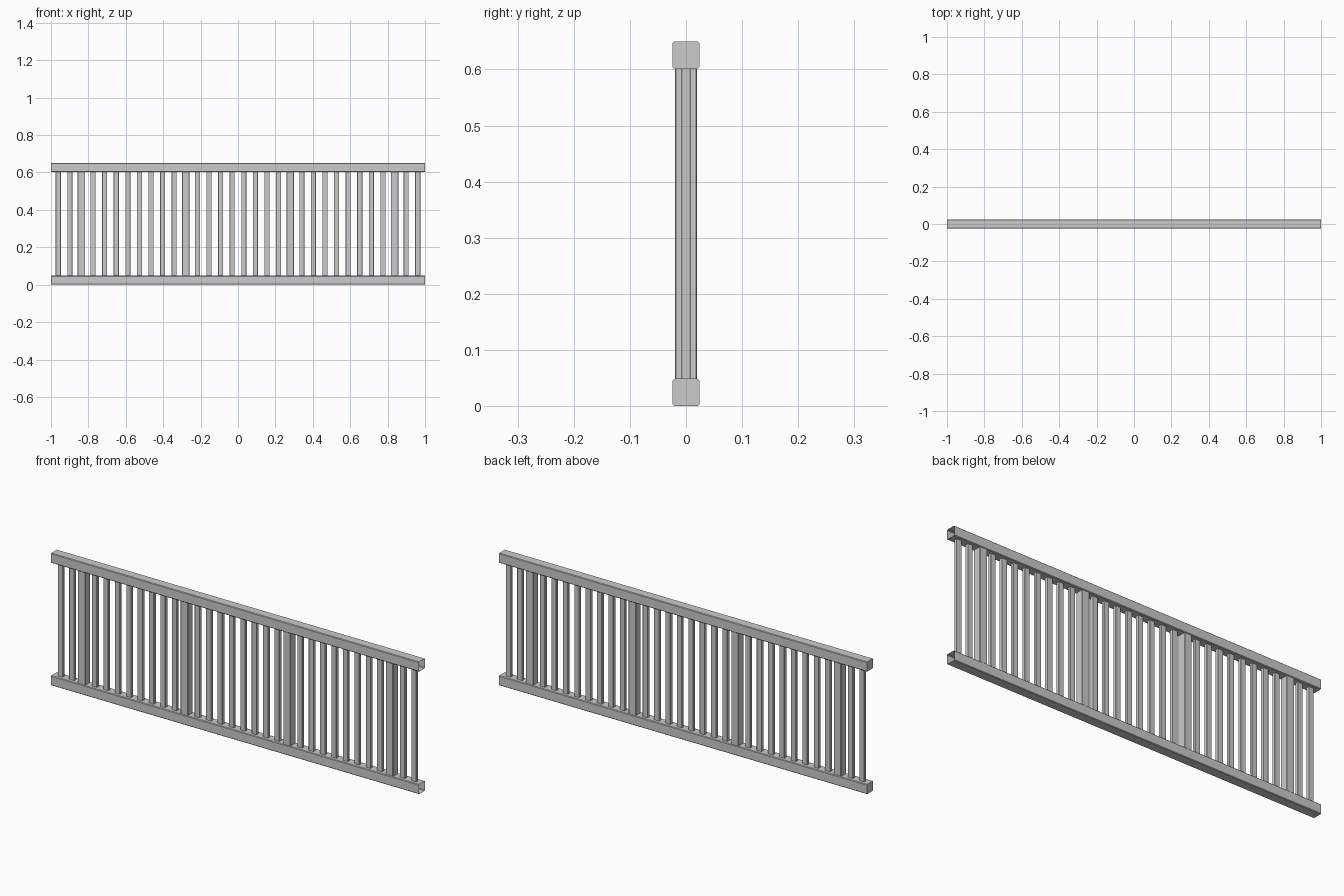
import bpy, bmesh

if "Cube" in bpy.data.objects:
    bpy.data.objects.remove(bpy.data.objects["Cube"])


def bar(name, axis, size, start, end, centre, bevel, caps):
    """Chamfered rectangular section swept along x or z; caps = (start, end)."""
    a, b, c = size[0] / 2, size[1] / 2, bevel
    outline = [(a, -b + c), (a, b - c), (a - c, b), (-a + c, b),
               (-a, b - c), (-a, -b + c), (-a + c, -b), (a - c, -b)]
    bm = bmesh.new()
    rings = []
    for t in (start, end):
        ring = []
        for u, v in outline:
            co = (t, u + centre[0], v + centre[1]) if axis == 'x' else (u + centre[0], v + centre[1], t)
            ring.append(bm.verts.new(co))
        rings.append(ring)
    lo, hi = rings
    for i in range(8):
        j = (i + 1) % 8
        bm.faces.new((lo[i], lo[j], hi[j], hi[i]))
    if caps[0]:
        bm.faces.new(lo[::-1])
    if caps[1]:
        bm.faces.new(hi)
    mesh = bpy.data.meshes.new(name)
    bm.to_mesh(mesh)
    bm.free()
    obj = bpy.data.objects.new(name, mesh)
    bpy.context.collection.objects.link(obj)
    return obj


RAIL, HEIGHT = 0.048, 0.65

# Horizontal rails: closed at the left end, hollow and open at the right end
for name, z in (("bottom_rail", RAIL / 2), ("top_rail", HEIGHT - RAIL / 2)):
    bar(name, 'x', (RAIL, RAIL), -1, 1, (0, z), 0.003, (True, False))

# Evenly spaced uprights: every ninth is a thick square post, the rest flat balusters
COUNT, FIRST = 32, -0.961
step = -2 * FIRST / (COUNT - 1)
for i in range(COUNT):
    x = FIRST + i * step
    if i % 9 == 2:
        bar("post", 'z', (0.04, 0.04), RAIL, HEIGHT - RAIL, (x, 0), 0.002, (False, False))
    else:
        bar("baluster", 'z', (0.027, 0.016), RAIL, HEIGHT - RAIL, (x, 0), 0.001, (False, False))
